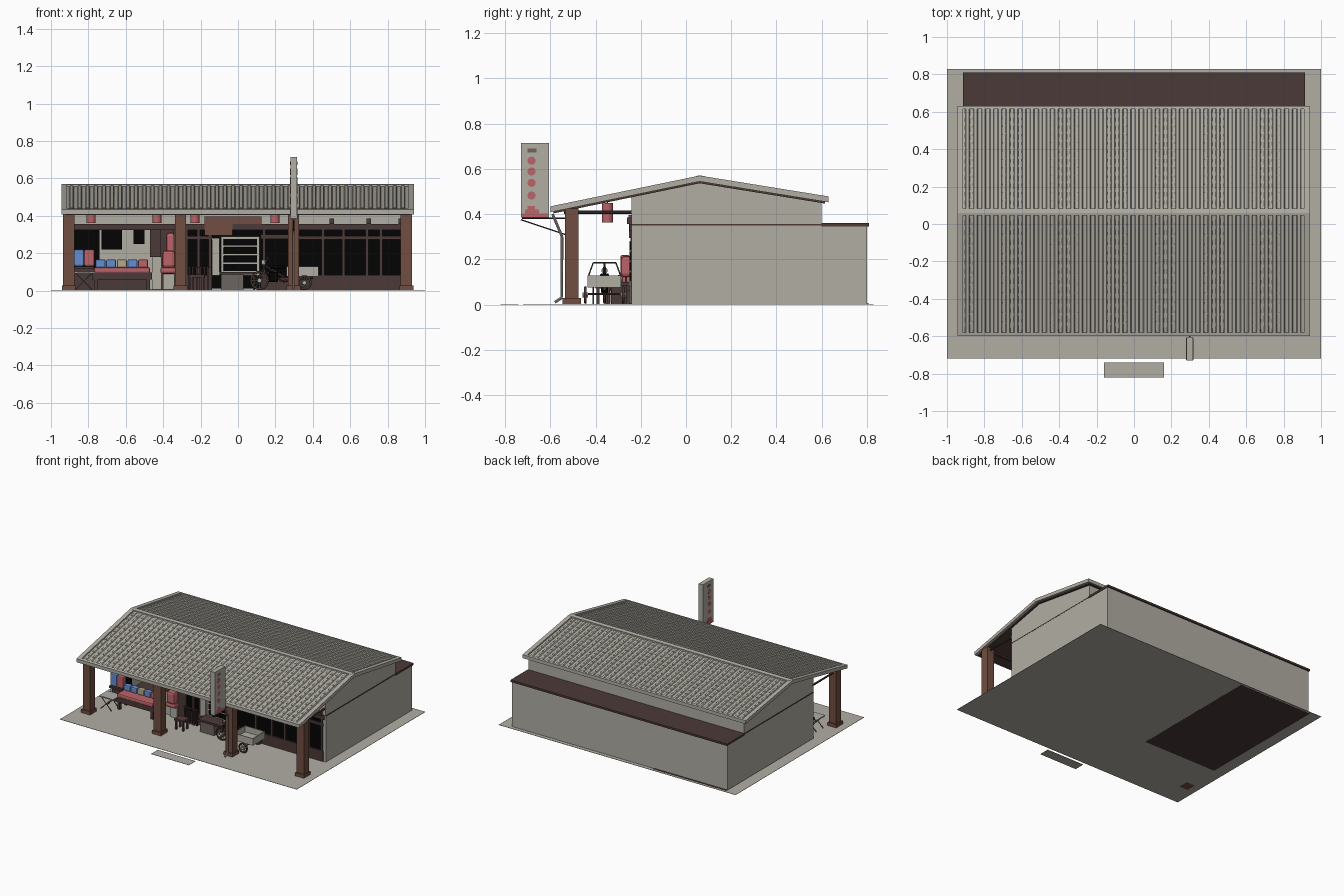
import bpy, bmesh, math
from mathutils import Vector, Matrix

if "Cube" in bpy.data.objects:
    bpy.data.objects.remove(bpy.data.objects["Cube"], do_unlink=True)


def material(name, r, g, b):
    m = bpy.data.materials.new(name)
    m.use_nodes = True
    m.diffuse_color = (r, g, b, 1)
    m.node_tree.nodes["Principled BSDF"].inputs["Base Color"].default_value = (r, g, b, 1)
    return m


GREY = material("warm grey plaster", .44, .42, .37)
TAUPE = material("dull taupe", .15, .13, .115)
POST = material("red brown wood", .165, .075, .052)
DARK = material("dark brown wood", .07, .041, .038)
BLACK = material("black glass", .001, .001, .001)
RED = material("soft red", .5, .125, .135)
BLUE = material("cushion blue", .13, .27, .64)
CREAM = material("cushion cream", .46, .39, .26)


# Shape makers: each returns a function that adds geometry to a bmesh
def box(x0, x1, y0, y1, z0, z1, bevel=0):
    def add(bm):
        mat = Matrix.Translation(((x0 + x1) / 2, (y0 + y1) / 2, (z0 + z1) / 2))
        mat = mat @ Matrix.Diagonal((x1 - x0, y1 - y0, z1 - z0, 1))
        vs = bmesh.ops.create_cube(bm, size=1, matrix=mat)["verts"]
        if bevel:
            edges = list({e for v in vs for e in v.link_edges})
            bmesh.ops.bevel(bm, geom=edges, offset=bevel, segments=2, profile=.5, affect='EDGES')
    return add


def rod(a, b, r, sides=8):
    def add(bm):
        p, q = Vector(a), Vector(b)
        rot = (q - p).to_track_quat('Z', 'Y').to_matrix().to_4x4()
        bmesh.ops.create_cone(bm, cap_ends=True, segments=sides, radius1=r, radius2=r,
                              depth=(q - p).length, matrix=Matrix.Translation((p + q) / 2) @ rot)
    return add


def prism(profile, x0, x1):
    def add(bm):
        f = bm.faces.new([bm.verts.new((x0, y, z)) for y, z in profile])
        res = bmesh.ops.extrude_face_region(bm, geom=[f])["geom"]
        bmesh.ops.translate(bm, vec=(x1 - x0, 0, 0), verts=[v for v in res if isinstance(v, bmesh.types.BMVert)])
    return add


def build(name, mat, *shapes):
    bm = bmesh.new()
    for s in shapes:
        s(bm)
    bmesh.ops.recalc_face_normals(bm, faces=bm.faces)
    me = bpy.data.meshes.new(name)
    bm.to_mesh(me)
    bm.free()
    me.materials.append(mat)
    ob = bpy.data.objects.new(name, me)
    bpy.context.collection.objects.link(ob)


# Ground, front step and room floor
build("ground_slab", GREY, box(-1, 1, -.72, .83, .001, .003))
build("front_step", GREY, box(-.16, .16, -.82, -.74, 0, .002))
build("room_floor", DARK, box(-.91, -.29, -.22, .81, 0, .005))

# Main building: solid on one side, open room on the other
build("building_walls", GREY,
      box(-.29, .91, -.225, .8, .003, .352),
      box(-.91, -.88, -.24, .8, .003, .352),
      box(.885, .91, -.24, .8, .003, .352),
      box(-.9, -.28, .77, .8, .003, .352))
build("flat_roof", DARK, box(-.915, .915, .6, .81, .345, .36), box(-.911, .911, -.24, .61, .35, .357))

# Pitched roof
FRONT, RIDGE, BACK = (-.6, .434), (.06, .57), (.63, .478)


def roof_z(y):
    a, b = (FRONT, RIDGE) if y < RIDGE[0] else (RIDGE, BACK)
    return a[1] + (b[1] - a[1]) * (y - a[0]) / (b[0] - a[0])


def band(top, bottom, y0=FRONT[0], y1=BACK[0]):
    ys = [y0, RIDGE[0], y1] if y0 < RIDGE[0] < y1 else [y0, y1]
    return [(y, roof_z(y) - top) for y in ys] + [(y, roof_z(y) - bottom) for y in reversed(ys)]


build("upper_walls", GREY, prism([(-.24, .355), (.6, .355), (.6, roof_z(.6) - .03),
                                  (.06, .538), (-.24, roof_z(-.24) - .03)], -.908, .908))
build("roof_deck", GREY, prism(band(.011, .024), -.93, .925))
build("roof_lining", DARK, prism(band(.023, .034, -.585, .615), -.925, .92))
build("roof_rim", GREY,
      prism(band(0, .026), -.945, -.913), prism(band(0, .026), .908, .94),
      prism(band(0, .026, -.6, -.58), -.93, .925), prism(band(0, .026, .615, .63), -.93, .925),
      prism(band(-.001, .02, .045, .082), -.93, .925))


def tile(x, ya, yb):
    # Flat-topped tile whose downhill end lips slightly over the next one
    def add(bm):
        rings = [[bm.verts.new((x + dx, y, roof_z(y) - .012 + dz + lift))
                  for dx, dz in ((-.013, 0), (-.008, .007), (.008, .007), (.013, 0))]
                 for y, lift in ((ya, .001), (yb, -.001))]
        for i in range(3):
            bm.faces.new((rings[0][i], rings[0][i + 1], rings[1][i + 1], rings[1][i]))
        bm.faces.new(rings[0])
    return add


tiles = []
ROWS, RIBS = 12, 42
for down, up in ((-.58, .045), (.615, .082)):
    for i in range(RIBS):
        for j in range(ROWS):
            ya = down + (up - down) * j / ROWS
            tiles.append(tile(-.89 + .0432 * i, ya, down + (up - down) * (j + 1) / ROWS))
build("roof_tiles", GREY, *tiles)

# Porch posts, plinths and beams
post_x = (-.905, -.307, .297, .9)
build("porch_posts", POST, *[box(x - .03, x + .03, -.535, -.475, .003, .425) for x in post_x])
build("post_plinths", POST, *[box(x - .037, x + .037, -.545, -.465, .001, .028) for x in post_x])
build("porch_beams", DARK, *[rod((x, -.54, .408), (x, -.23, .408), .007) for x in post_x],
      box(-.9, .9, -.515, -.495, .41, .425))
build("wall_brackets", DARK, *[box(x - .012, x + .012, -.26, -.235, .355, .385) for x in (.5, .7, .87)])

# Hanging lanterns
lamp_x = (-.785, -.433, -.23, .198)
build("lanterns", RED, *[rod((x, -.347, .362), (x, -.347, .448), .024, 16) for x in lamp_x])
build("lantern_cords", DARK, *[rod((x, -.347, .44), (x, -.347, .468), .003) for x in lamp_x])

# Shop front: glass with timber frames
build("shop_glass", BLACK, box(.32, .885, -.232, -.22, .07, .33),
      box(-.275, -.14, -.232, -.22, .07, .33), box(-.14, .32, -.23, -.22, .01, .33),
      box(-.88, -.74, -.232, -.222, .07, .33))
frame = [box(-.9, .9, -.25, -.222, .325, .357), box(.32, .89, -.245, -.222, .272, .292),
         box(.32, .89, -.245, -.222, .003, .082), box(-.28, -.14, -.245, -.222, .003, .082),
         box(-.28, -.14, -.245, -.222, .272, .292), box(-.88, -.47, -.24, -.222, .003, .1),
         box(-.47, -.415, -.24, -.222, .18, .33), box(-.345, -.27, -.24, -.222, .003, .35),
         box(.12, .33, -.245, -.222, .275, .3), box(.12, .33, -.24, -.222, .003, .07)]
for x in (-.275, -.21, -.15, .14, .32, .455, .565, .69, .765, .875):
    frame.append(box(x - .008, x + .008, -.245, -.222, .003, .33))
build("shop_frames", DARK, *frame)
build("low_railing", DARK, box(-.27, -.15, -.27, -.26, .12, .127),
      *[box(-.265 + .02 * i, -.257 + .02 * i, -.27, -.26, .003, .125) for i in range(6)])
build("header_board", POST, box(-.18, .125, -.255, -.238, .357, .395),
      box(-.18, -.03, -.252, -.238, .295, .362))

# Pale double door with dark panes
build("door_surround", GREY, box(-.14, -.1, -.25, -.222, .08, .28), box(-.09, .115, -.246, -.222, .08, .29))
build("door_panes", BLACK, *[box(-.077, .102, -.25, -.242, z, z + .037, .003) for z in (.105, .15, .195, .24)])

# Room contents
build("room_cabinets", BLACK, box(-.73, -.62, .3, .5, .22, .335), box(-.56, -.5, .5, .7, .25, .34),
      box(-.88, -.8, .2, .7, .005, .28))
build("room_screen", DARK, box(-.42, -.34, -.15, -.13, .005, .34))
build("side_cabinet", GREY, box(-.46, -.41, -.23, -.17, .005, .18))
build("armchair", RED, box(-.415, -.332, -.285, -.18, .09, .125, .012),
      box(-.405, -.335, -.29, -.235, .12, .215, .018), box(-.385, -.332, -.235, -.185, .19, .31, .018))
build("armchair_legs", GREY, box(-.4, -.34, -.25, -.18, .005, .092))

# Sofa with cushions
build("sofa_base", DARK, box(-.78, -.46, -.36, -.245, .06, .098),
      *[box(x, x + .02, y, y + .02, .003, .07) for x in (-.77, -.49) for y in (-.355, -.27)])
build("sofa_seat", RED, box(-.77, -.47, -.36, -.245, .092, .125, .01))


def cushion(name, mat, x, w, z, h):
    build(name, mat, box(x - w / 2, x + w / 2, -.29, -.25, z, z + h, .009))


for i, mat in enumerate((BLUE, BLUE, CREAM, BLUE, RED)):
    cushion("small_cushion", mat, -.735 + .057 * i, .054, .122, .045)
cushion("tall_cushion", BLUE, -.85, .055, .13, .09)
cushion("tall_cushion", RED, -.795, .055, .13, .09)
build("cushion_bench", DARK, box(-.88, -.77, -.3, -.245, .115, .13), box(-.88, -.77, -.26, -.245, .003, .12))

# Folding table, tea table and small stools
build("folding_table_top", GREY, box(-.88, -.76, -.42, -.32, .094, .102))
build("folding_table_legs", TAUPE, *[rod((a, y, .004), (b, y, .095), .003)
                                     for y in (-.41, -.33) for a, b in ((-.87, -.78), (-.78, -.87))])
build("tea_table", TAUPE, box(-.09, .03, -.33, -.26, .003, .085))
build("tea_table_top", DARK, box(-.1, .1, -.34, -.25, .085, .1), box(.08, .09, -.33, -.26, .003, .09))
build("stools", DARK, box(-.26, -.18, -.4, -.33, .07, .085),
      *[box(x, x + .012, y, y + .012, .003, .075) for x in (-.255, -.197) for y in (-.395, -.347)])

# Cargo tricycle
wheels = ((.115, -.36, .05), (.355, -.445, .038), (.355, -.277, .038))
for x, y, r in wheels:
    bpy.ops.mesh.primitive_torus_add(location=(x, y, r + .004), rotation=(math.pi / 2, 0, 0), major_radius=r - .005,
                                     minor_radius=.006, major_segments=24, minor_segments=8)
    tyre = bpy.context.object
    tyre.name = "tricycle_tyre"
    tyre.data.materials.append(DARK)
    bpy.ops.object.shade_smooth()
    build("tricycle_spokes", GREY, rod((x, y - .012, r + .004), (x, y + .012, r + .004), .012),
          *[rod((x, y, r + .004), (x + (r - .005) * math.cos(t), y, r + .004 + (r - .005) * math.sin(t)), .0025, 5)
            for t in [math.tau * k / 12 for k in range(12)]])
build("tricycle_frame", DARK, rod((.115, -.36, .058), (.155, -.36, .165), .006),
      rod((.15, -.36, .13), (.25, -.36, .07), .007), rod((.15, -.36, .1), (.24, -.36, .05), .006),
      rod((.24, -.36, .05), (.4, -.36, .07), .007), rod((.355, -.445, .046), (.355, -.277, .046), .005),
      rod((.16, -.41, .185), (.16, -.31, .185), .004), rod((.155, -.36, .16), (.16, -.36, .185), .005),
      rod((.16, -.41, .185), (.18, -.43, .13), .003), rod((.16, -.31, .185), (.18, -.29, .13), .003))
build("tricycle_engine", BLACK, box(.165, .215, -.375, -.345, .045, .1, .008),
      box(.17, .25, -.38, -.34, .115, .138, .008))
build("tricycle_lamp", GREY, rod((.125, -.36, .15), (.145, -.36, .15), .014, 12))
build("cargo_bed", GREY, box(.26, .43, -.435, -.287, .075, .082), box(.26, .43, -.435, -.43, .08, .128),
      box(.26, .43, -.292, -.287, .08, .128), box(.26, .265, -.435, -.287, .08, .128),
      box(.425, .43, -.435, -.287, .08, .128))

# Hanging street sign with plain red dots and its supports
build("sign_panel", GREY, box(.28, .316, -.73, -.605, .385, .715))
for side, x in ((1, .316), (-1, .28)):
    build("sign_dots", RED, *[rod((x - .001 * side, -.683, z), (x + .001 * side, -.683, z), .018, 16)
                              for z in (.482, .538, .588, .636)],
          box(x - .001, x + .001, -.728, -.61, .386, .402), box(x - .001, x + .001, -.712, -.65, .4, .42),
          box(x - .001, x + .001, -.7, -.668, .418, .435))
    build("sign_plate", TAUPE, box(x - .001, x + .001, -.7, -.662, .672, .69))
build("sign_supports", DARK, rod((.298, -.73, .375), (.298, -.535, .31), .003),
      rod((.298, -.725, .382), (.298, -.53, .382), .003))
build("drain_pipe", GREY, rod((.297, -.59, .4), (.297, -.548, .3), .006), rod((.297, -.548, .3), (.297, -.55, .03), .006),
      rod((.297, -.55, .03), (.297, -.58, .01), .006))
